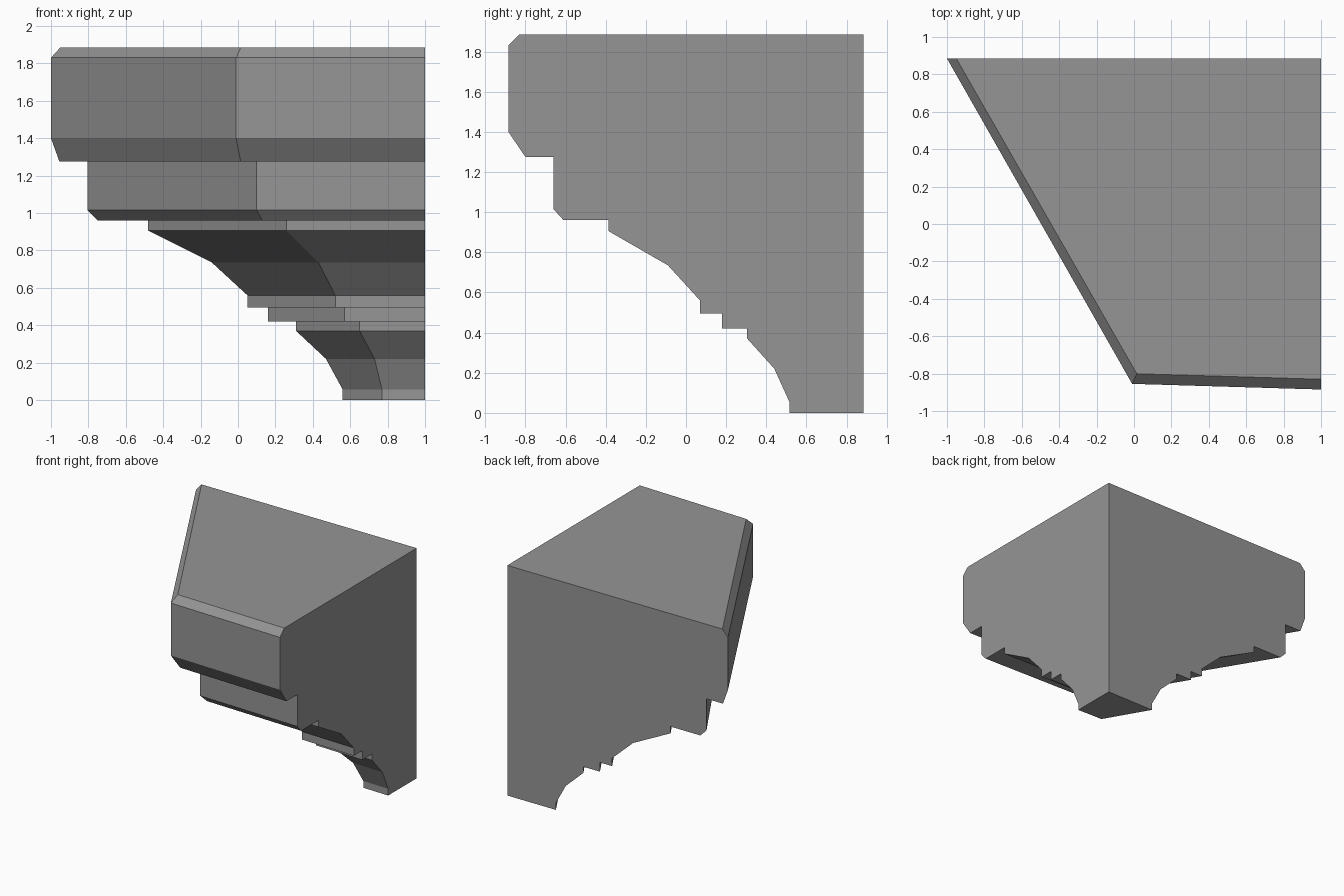
import bpy
import bmesh

default_cube = bpy.data.objects.get("Cube")
if default_cube:
    bpy.data.objects.remove(default_cube, do_unlink=True)

WALL_X, WALL_Y = 1.0, 0.885   # the two flat wall planes
FRONT_SKEW = 0.03             # the front runs slightly out of square

# Moulding profile: height, left edge x, corner x, front edge y
PROFILE = [
    (0.0, 0.56, 0.77, 0.515),       # foot
    (0.055, 0.56, 0.77, 0.515),
    (0.22, 0.47, 0.73, 0.44),       # lower cove
    (0.37, 0.31, 0.65, 0.305),
    (0.42, 0.31, 0.65, 0.305),
    (0.42, 0.16, 0.57, 0.18),       # two fillets
    (0.495, 0.16, 0.57, 0.18),
    (0.495, 0.05, 0.52, 0.07),
    (0.56, 0.05, 0.52, 0.07),
    (0.735, -0.14, 0.43, -0.09),    # upper cove
    (0.905, -0.48, 0.26, -0.385),
    (0.96, -0.48, 0.26, -0.385),
    (0.96, -0.75, 0.13, -0.61),     # middle block
    (1.015, -0.805, 0.10, -0.66),
    (1.275, -0.805, 0.10, -0.66),
    (1.275, -0.955, 0.015, -0.80),  # top slab
    (1.40, -1.0, -0.01, -0.885),
    (1.83, -1.0, -0.01, -0.885),
    (1.885, -0.95, 0.015, -0.83),
]

# Plain grey stone
stone = bpy.data.materials.new("grey_stone")
stone.use_nodes = True
grey = (0.30, 0.30, 0.30, 1.0)
stone.diffuse_color = grey
stone.node_tree.nodes["Principled BSDF"].inputs["Base Color"].default_value = grey

# Three edge lines follow the profile: back left, outer corner, front right
bm = bmesh.new()
left, corner, right = [], [], []
for z, xl, xc, y in PROFILE:
    left.append(bm.verts.new((xl, WALL_Y, z)))
    corner.append(bm.verts.new((xc, y + FRONT_SKEW * (WALL_X - xc), z)))
    right.append(bm.verts.new((WALL_X, y, z)))
wall_low = bm.verts.new((WALL_X, WALL_Y, 0))
wall_high = bm.verts.new((WALL_X, WALL_Y, PROFILE[-1][0]))

# Moulded left and front sides
for a, b in ((left, corner), (corner, right)):
    for i in range(len(PROFILE) - 1):
        bm.faces.new((a[i], b[i], b[i + 1], a[i + 1]))

# Flat wall sides, bottom and top
bm.faces.new([wall_low, wall_high] + left[::-1])
bm.faces.new([wall_high, wall_low] + right)
bm.faces.new((left[0], wall_low, right[0], corner[0]))
bm.faces.new((left[-1], corner[-1], right[-1], wall_high))
bmesh.ops.recalc_face_normals(bm, faces=bm.faces[:])

mesh = bpy.data.meshes.new("corner_corbel")
bm.to_mesh(mesh)
bm.free()
mesh.materials.append(stone)
corbel = bpy.data.objects.new("corner_corbel", mesh)
bpy.context.collection.objects.link(corbel)
